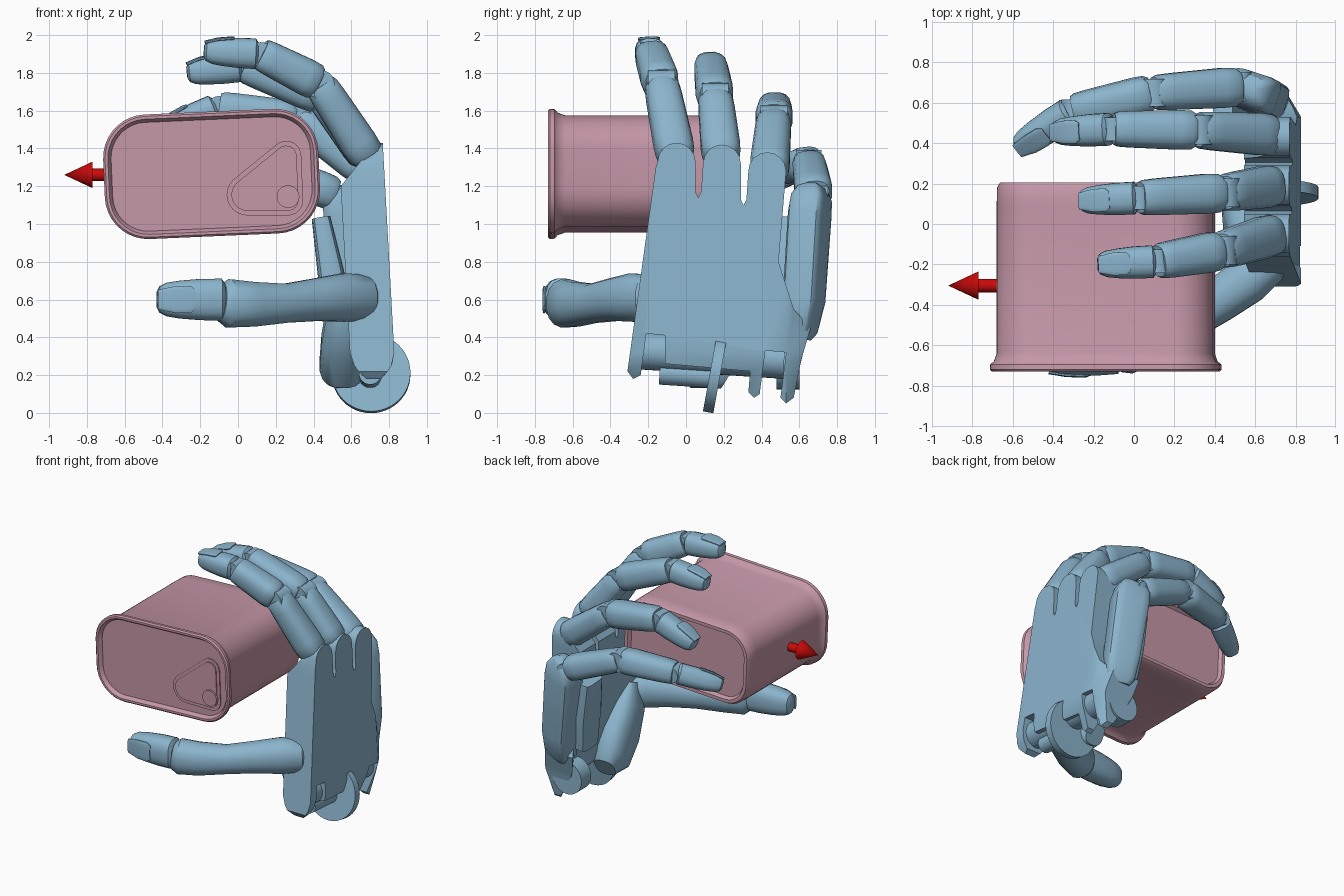
import bpy, bmesh, math
from mathutils import Vector, Matrix

cube = bpy.data.objects.get("Cube")
if cube:
    bpy.data.objects.remove(cube, do_unlink=True)


def material(name, rgb):
    m = bpy.data.materials.new(name)
    m.use_nodes = True
    m.diffuse_color = (*rgb, 1)
    m.node_tree.nodes["Principled BSDF"].inputs["Base Color"].default_value = (*rgb, 1)
    return m


BLUE = material("hand blue", (0.26, 0.46, 0.61))
PINK = material("tin pink", (0.56, 0.31, 0.39))
RED = material("arrow red", (0.6, 0.003, 0.003))


def finish(name, bm, mat, angle=35, bevel=0):
    bmesh.ops.recalc_face_normals(bm, faces=bm.faces)
    me = bpy.data.meshes.new(name)
    bm.to_mesh(me)
    bm.free()
    ob = bpy.data.objects.new(name, me)
    bpy.context.collection.objects.link(ob)
    me.materials.append(mat)
    if bevel:
        mod = ob.modifiers.new("soft edges", "BEVEL")
        mod.width, mod.segments = bevel, 2
        mod.limit_method, mod.angle_limit = "ANGLE", math.radians(50)
    bpy.ops.object.select_all(action="DESELECT")
    ob.select_set(True)
    bpy.context.view_layer.objects.active = ob
    bpy.ops.object.shade_smooth_by_angle(angle=math.radians(angle))
    return ob


def skin(name, rings, mat):
    """Join equal rings of points into a closed solid."""
    bm = bmesh.new()
    rows = [[bm.verts.new(p) for p in ring] for ring in rings]
    n = len(rows[0])
    for a, b in zip(rows, rows[1:]):
        for i in range(n):
            j = (i + 1) % n
            bm.faces.new((a[i], a[j], b[j], b[i]))
    bm.faces.new(rows[0][::-1])
    bm.faces.new(rows[-1])
    return finish(name, bm, mat)


def loft(name, pts, sizes, up, n=16, power=0.75):
    """Sweep a squarish oval along points; sizes are half width, half height."""
    pts = [Vector(p) for p in pts]
    rings = []
    for i, p in enumerate(pts):
        t = (pts[min(i + 1, len(pts) - 1)] - pts[max(i - 1, 0)]).normalized()
        side = t.cross(Vector(up)).normalized()
        top = side.cross(t)
        ring = []
        for k in range(n):
            a = math.tau * (k + 0.5) / n
            c, s = math.cos(a), math.sin(a)
            ring.append(p + side * math.copysign(abs(c) ** power, c) * sizes[i][0]
                        + top * math.copysign(abs(s) ** power, s) * sizes[i][1])
        rings.append(ring)
    return skin(name, rings, BLUE)


def cylinder(name, a, b, r1, mat, r2=None, n=32):
    a, b = Vector(a), Vector(b)
    bm = bmesh.new()
    rot = (b - a).to_track_quat("Z", "Y").to_matrix().to_4x4()
    bmesh.ops.create_cone(bm, cap_ends=True, segments=n, radius1=r1,
                          radius2=r1 if r2 is None else r2, depth=(b - a).length,
                          matrix=Matrix.Translation((a + b) / 2) @ rot)
    return finish(name, bm, mat)


MID = [(0, .8), (.06, .96), (.2, 1), (.8, .98), (.95, .95), (1, .85)]
END = [(0, .75), (.05, .98), (.35, 1), (.65, .95), (.85, .86), (.96, .68), (1, .4)]


def bone(name, a, b, w, h, up, shape):
    a, b = Vector(a), Vector(b)
    sizes = [(w * s * (1 - .1 * t), h * s * (1 - .1 * t)) for t, s in shape]
    return loft(name, [a.lerp(b, t) for t, s in shape], sizes, up)


def nail(name, a, b, w, h, up):
    a, b, up = Vector(a), Vector(b), Vector(up)
    axis = (b - a).normalized()
    lift = (up - axis * up.dot(axis)).normalized()
    pts = [a.lerp(b, t) + lift * h * k for t, k in [(.45, .9), (.52, .9), (.75, .8), (.99, .56)]]
    loft(name, pts, [(w * k, .009) for k in (.5, .7, .68, .5)], up, power=0.6)


# Fingers: knuckle, two joints and tip, with the half width at the knuckle
fingers = {
    "index": ([(.695, -.05, 1.34), (.435, -.13, 1.74), (.12, -.185, 1.9), (-.18, -.2, 1.915)], .107),
    "middle": ([(.695, .19, 1.34), (.45, .155, 1.67), (.03, .13, 1.835), (-.27, .115, 1.8)], .107),
    "ring": ([(.695, .44, 1.27), (.32, .465, 1.55), (-.1, .47, 1.615), (-.4, .455, 1.49)], .107),
    "little": ([(.53, .68, 1.15), (.1, .65, 1.32), (-.3, .56, 1.29), (-.58, .38, 1.2)], .102),
}
finger_up = (.6, 0, 1)
for name, (pts, w) in fingers.items():
    for i, part in enumerate(("lower", "middle", "tip")):
        a, b = Vector(pts[i]), Vector(pts[i + 1])
        start = a + (b - a).normalized() * .015
        wi = w * (1, .95, .78)[i]
        hi = w * (.95, .95, .78)[i]
        bone(f"{name}_finger_{part}", start, b, wi, hi, finger_up, END if i == 2 else MID)
        reach = Vector((0, wi * .7, 0))
        cylinder(f"{name}_joint_{part}", a - reach, a + reach, wi * (.5 if i == 0 else .75),
                 BLUE, n=20)
    nail(f"{name}_fingernail", start, b, wi, hi, finger_up)

# Thumb
front = (0, -1, 0)
loft("thumb_lower",
     [(.7, -.12, .61), (.65, -.19, .61), (.56, -.28, .61), (.42, -.38, .6), (.25, -.49, .58),
      (.08, -.585, .575), (-.05, -.64, .58), (-.09, -.655, .585)],
     [(.07, .07), (.125, .12), (.13, .12), (.115, .11), (.105, .1),
      (.12, .11), (.13, .11), (.1, .085)], front, power=0.9)
tip_a, tip_b = (-.07, -.655, .6), (-.43, -.685, .6)
bone("thumb_tip", tip_a, tip_b, .115, .09, front, END)
nail("thumbnail", tip_a, tip_b, .105, .09, front)
loft("thumb_root", [(.54, .22, .2), (.55, .13, .25), (.56, .02, .38), (.58, -.1, .55), (.6, -.17, .7)],
     [(.08, .08), (.16, .12), (.18, .12), (.15, .11), (.06, .06)], (-1, 0, 0))

# Palm: side outline with three arched knuckles and a forked wrist
outline = [(-.31, .22), (-.16, 1.3)]
for y, top, low in ((-.05, 1.43, 1.14), (.19, 1.42, 1.1), (.43, 1.38, None)):
    r = .1
    outline += [(y - r * math.cos(math.pi * k / 8), top - r + r * math.sin(math.pi * k / 8))
                for k in range(9)]
    if low:
        outline += [(y + r + dy, low + dz) for dy, dz in ((0, .03), (.015, 0), (.03, .03))]
outline += [(.49, .8), (.57, .55), (.66, .45), (.61, .28), (.57, .08), (.53, .05), (.5, .08),
            (.53, .32), (.42, .33), (.39, .1), (.36, .08), (.33, .11), (.34, .22),
            (-.11, .26), (-.11, .41), (-.21, .42), (-.24, .2), (-.28, .18)]
bm = bmesh.new()
face = bm.faces.new([bm.verts.new((1, y, z)) for y, z in outline])
new = bmesh.ops.extrude_face_region(bm, geom=[face])["geom"]
bmesh.ops.translate(bm, vec=(-1, 0, 0), verts=[v for v in new if isinstance(v, bmesh.types.BMVert)])
for co, no in (((0, 0, 1.2), (0, 0, 1)), ((0, 0, .32), (0, 0, 1)), ((0, 0, .25), (0, 0, 1)),
               ((0, .53, 0), (0, 1, 0))):
    bmesh.ops.bisect_plane(bm, geom=bm.verts[:] + bm.edges[:] + bm.faces[:],
                           plane_co=co, plane_no=no)
for v in bm.verts:
    y, z = v.co.y, v.co.z
    fold = max(0, y - .53) * .6
    wrist = min(.09, 4 * max(0, .32 - z) ** 2)
    outer = .845 - .055 * z - fold - wrist
    inner = .61 - .055 * z + max(0, z - 1.2) * .85 - fold + wrist
    v.co.x = outer if v.co.x > .5 else inner
finish("palm", bm, BLUE, bevel=.012)

# Little finger side of the palm
loft("palm_side", [(.65, .59, .4), (.65, .6, .44), (.64, .625, .6), (.59, .655, 1.05),
                   (.575, .665, 1.14), (.565, .67, 1.19), (.56, .67, 1.21)],
     [(.06, .08), (.08, .11), (.095, .12), (.095, .13), (.09, .12), (.065, .09), (.03, .05)],
     (1, -.33, 0), power=.4)
loft("palm_inner_web", [(.53, .5, .5), (.49, .52, .75), (.44, .54, 1.03)],
     [(.1, .08), (.12, .07), (.1, .05)], (-1, 0, 0), power=.5)

# Wrist hinge
cylinder("wrist_barrel", (.7, -.24, .33), (.7, .52, .28), .1, BLUE)
cylinder("wrist_pin", (.7, -.14, .21), (.7, .16, .19), .06, BLUE)
cylinder("wrist_disc", (.705, .127, .213), (.705, .182, .203), .208, BLUE, n=48)
cylinder("wrist_lobe", (.6, .48, .25), (.6, .6, .25), .125, BLUE)


# Tin: rounded rectangle rings along its depth, turned slightly
def tin_ring(y, grow, cx=-.14, cz=1.265):
    hw, hh, r = .54 + grow, .3 + grow, .2 + grow
    turn = Matrix.Rotation(math.radians(-2.5), 3, "Y")
    ring = []
    for quad in range(4):
        for step in range(10):
            a = math.pi / 2 * (quad + step / 9)
            x = (hw - r) * (1 if quad in (0, 3) else -1) + r * math.cos(a)
            z = (hh - r) * (1 if quad < 2 else -1) + r * math.sin(a)
            ring.append(Vector((cx, y, cz)) + turn @ Vector((x, 0, z)))
    return ring


steps = [(.18, -.06), (.205, -.045), (.205, -.02), (.18, -.006), (.1, -.004), (-.64, -.004),
         (-.68, .01), (-.695, .028), (-.72, .03), (-.73, .02), (-.73, .005), (-.715, -.006),
         (-.7, -.012)]
skin("tin", [tin_ring(y, g) for y, g in steps], PINK)


# Pull tab on the lid
def tab_layer(name, shrink, y0, y1):
    bm = bmesh.new()
    for cx, cz, r in ((.05, 1.155, .11), (.255, 1.36, .08), (.265, 1.125, .08)):
        for k in range(24):
            a = math.tau * k / 24
            for y in (y0, y1):
                bm.verts.new((cx + (r - shrink) * math.cos(a), y, cz + (r - shrink) * math.sin(a)))
    hull = bmesh.ops.convex_hull(bm, input=bm.verts)
    spare = {v for v in hull["geom_interior"] + hull["geom_unused"] if isinstance(v, bmesh.types.BMVert)}
    bmesh.ops.delete(bm, geom=list(spare), context="VERTS")
    finish(name, bm, PINK)


tab_layer("tab_rim", 0, -.69, -.708)
tab_layer("tab_plate", .025, -.69, -.716)
cylinder("tab_rivet", (.265, -.69, 1.145), (.265, -.728, 1.145), .06, PINK)

# Arrow
cylinder("arrow_shaft", (-.66, -.305, 1.26), (-.77, -.305, 1.26), .033, RED)
cylinder("arrow_head", (-.77, -.305, 1.26), (-.92, -.305, 1.26), .07, RED, r2=0)
